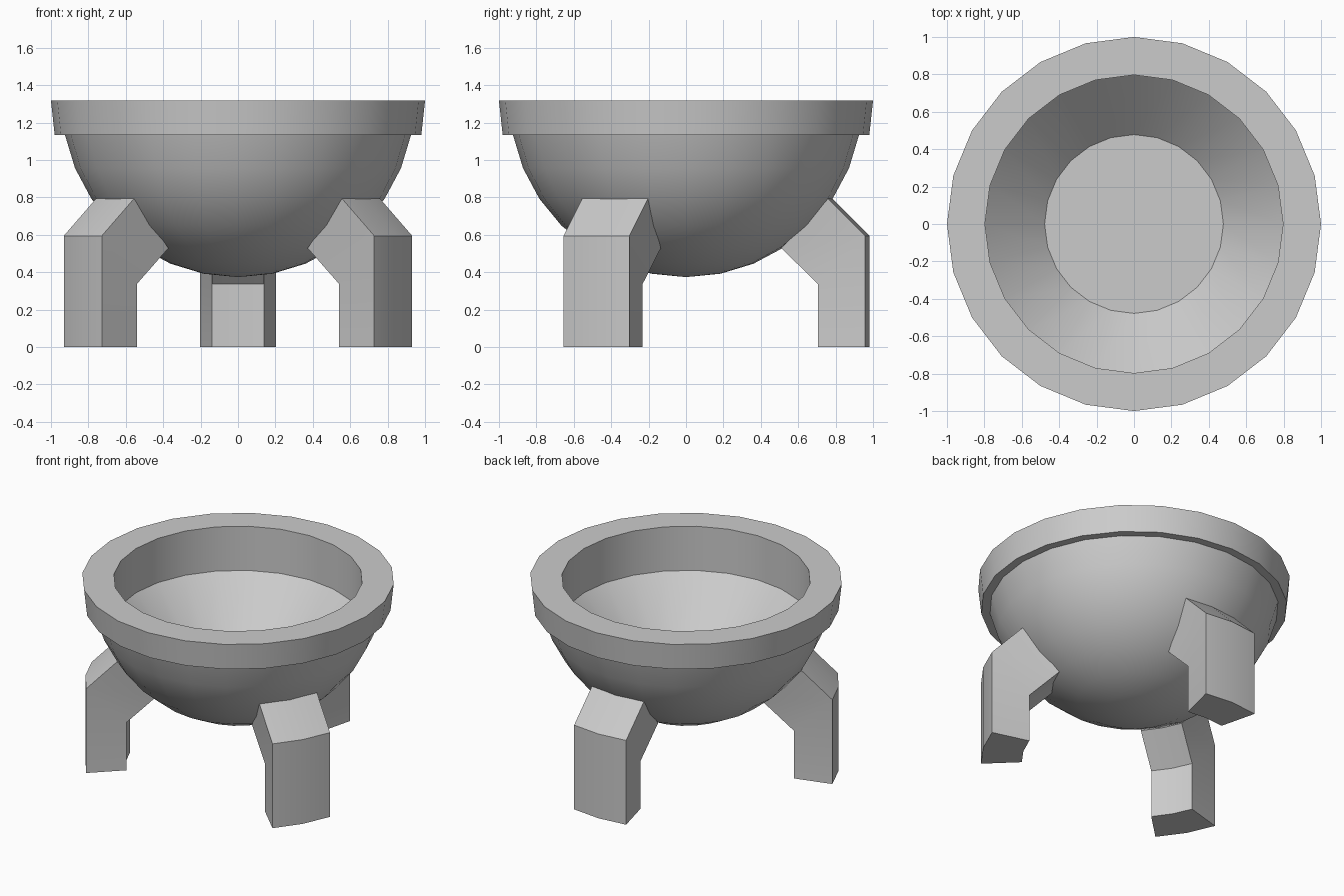
import bpy, bmesh
from math import sin, cos, pi, radians

if "Cube" in bpy.data.objects:
    bpy.data.objects.remove(bpy.data.objects["Cube"])

SIDES = 24
BOWL_R, CENTRE_Z = 0.943, 1.317


def finish(bm, name):
    bmesh.ops.recalc_face_normals(bm, faces=bm.faces)
    mesh = bpy.data.meshes.new(name)
    bm.to_mesh(mesh)
    bm.free()
    obj = bpy.data.objects.new(name, mesh)
    bpy.context.collection.objects.link(obj)
    bpy.ops.object.select_all(action='DESELECT')
    obj.select_set(True)
    bpy.context.view_layer.objects.active = obj
    bpy.ops.object.shade_smooth_by_angle(angle=radians(28))
    return obj


def lathe(name, profile):
    """Revolve (radius, z) points; first point is the pole, last ring is capped."""
    bm = bmesh.new()
    pole = bm.verts.new((0, 0, profile[0][1]))
    rings = [[bm.verts.new((r * cos(2 * pi * i / SIDES), r * sin(2 * pi * i / SIDES), z))
              for i in range(SIDES)] for r, z in profile[1:]]
    for i in range(SIDES):
        j = (i + 1) % SIDES
        bm.faces.new((pole, rings[0][j], rings[0][i]))
        for a, b in zip(rings, rings[1:]):
            bm.faces.new((a[i], a[j], b[j], b[i]))
    bm.faces.new(rings[-1])
    return finish(bm, name)


def leg(name, angle):
    """Bent leg with gently curved outer and inner faces, running into the bowl."""
    outer = [(0.958, 0), (0.958, 0.595), (0.76, 0.793)]
    inner = [(0.705, 0), (0.705, 0.337), (0.51, 0.529)]
    bm = bmesh.new()

    def row(r, z, w, bulge):
        pts = [(r, -w), (r + bulge, 0), (r, w)]
        return [bm.verts.new((x * cos(angle) - y * sin(angle),
                              x * sin(angle) + y * cos(angle), z)) for x, y in pts]

    o = [row(r, z, 0.203, 0.022) for r, z in outer]
    n = [row(r, z, 0.139, 0.014) for r, z in inner]
    loop = o + n[::-1]
    for a, b in zip(loop, loop[1:] + loop[:1]):
        for k in range(2):
            bm.faces.new((a[k], a[k + 1], b[k + 1], b[k]))
    for k in (0, 2):
        for i in range(2):
            bm.faces.new((o[i][k], o[i + 1][k], n[i + 1][k], n[i][k]))
    return finish(bm, name)


# Bowl: round underside, overhanging rim, straight inner wall, sloped basin, flat floor
underside = [(BOWL_R * sin(k * pi / 16), CENTRE_Z - BOWL_R * cos(k * pi / 16)) for k in range(8)]
lathe("bowl", underside + [(0.98, 1.133), (1.0, 1.317), (0.797, 1.317), (0.797, 1.005), (0.478, 0.695)])

# Three legs
for name, deg in (("back_leg", 90), ("front_left_leg", 210), ("front_right_leg", 330)):
    leg(name, radians(deg))
